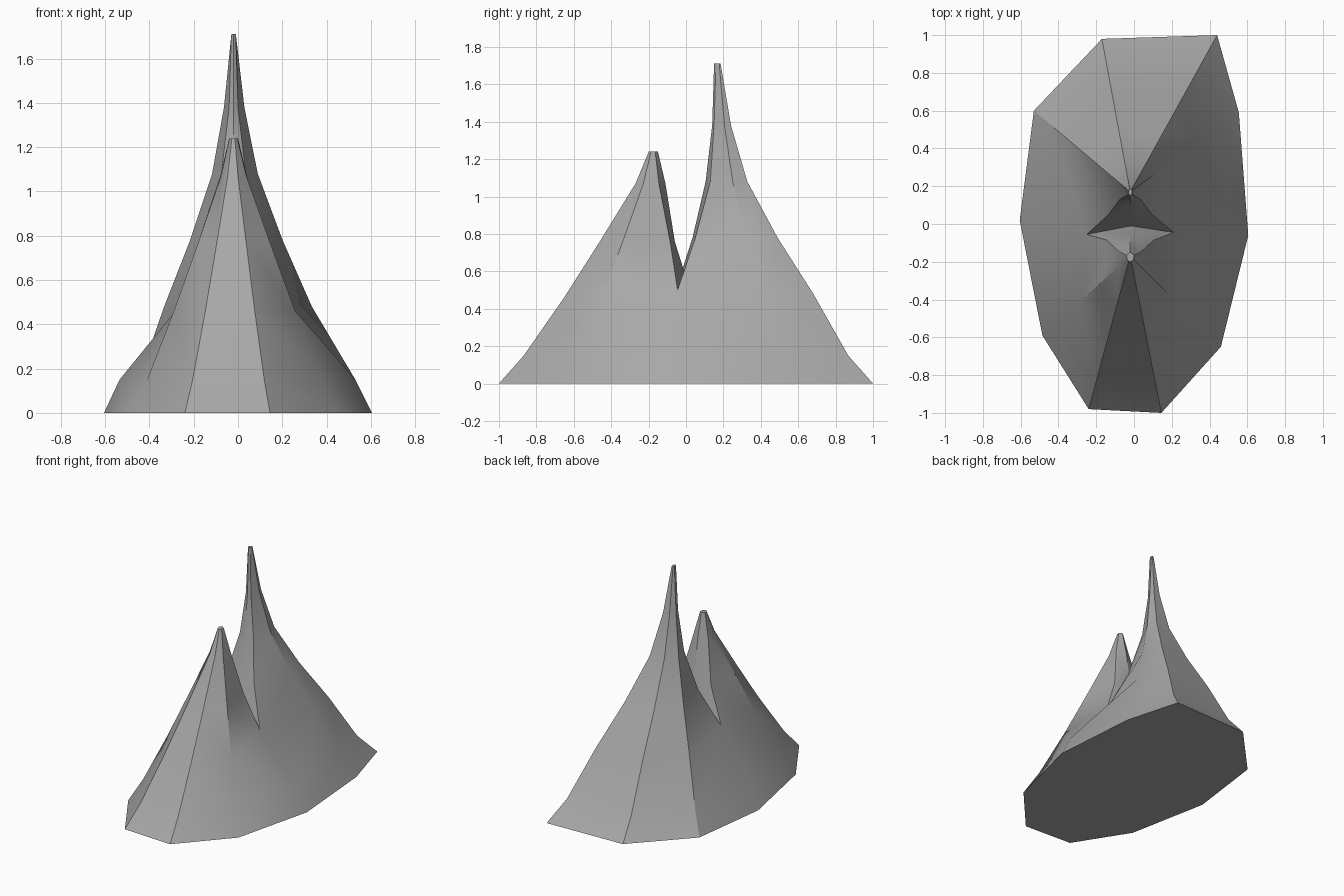
import bpy, bmesh
from mathutils import Vector

cube = bpy.data.objects.get("Cube")
if cube:
    bpy.data.objects.remove(cube, do_unlink=True)

# One plain rock colour
rock = bpy.data.materials.new("grey_rock")
rock.use_nodes = True
rock.diffuse_color = (0.39, 0.39, 0.39, 1)
rock.node_tree.nodes["Principled BSDF"].inputs["Base Color"].default_value = rock.diffuse_color

bm = bmesh.new()
AXIS = -0.02  # x of both summits

# Saddle columns shared by the two peaks: foot, lower slope, end of the notch
RIGHT = [(-0.605, 0.02, 0), (-0.535, 0.0, 0.15), (-0.25, -0.055, 0.5)]
LEFT = [(0.605, -0.06, 0), (0.53, -0.06, 0.15), (0.21, -0.045, 0.5)]
PASS = (-0.015, -0.01, 0.6)


def strip(a, b):
    """Join two columns of points with a strip of faces."""
    for i in range(len(a) - 1):
        corners = [bm.verts.new(p) for p in (a[i], b[i], b[i + 1], a[i + 1])]
        bm.faces.new(corners)


def build_peak(foot, summit_y, profile, edge, middle):
    """foot: outer corners; profile: (height, scale); edge: (half width, y)."""
    heights = [z for z, _ in profile]
    slopes = []
    for x, y in foot:
        slopes.append([(AXIS + (x - AXIS) * s, summit_y + (y - summit_y) * s, z)
                       for z, s in profile])
    upper = list(zip(edge, heights[3:]))
    side_l = LEFT + [(AXIS + w, y, z) for (w, y), z in upper]
    side_r = RIGHT + [(AXIS - w, y, z) for (w, y), z in upper]
    columns = [side_l] + slopes + [side_r]
    for a, b in zip(columns, columns[1:]):
        strip(a, b)
    # Notch wall with a raised centre line
    inner = [PASS] + [(AXIS, y, z) for y, z in zip(middle, heights[3:])]
    strip(side_r[2:], inner)
    strip(inner, side_l[2:])
    # Small flat summit
    bm.faces.new([bm.verts.new(c[-1]) for c in columns + [inner]])


# Tall back peak
back_foot = [(0.555, 0.59), (0.44, 1.0), (-0.17, 0.98), (-0.53, 0.6)]
build_peak(back_foot, 0.17,
           [(0, 1), (0.15, 0.84), (0.48, 0.615), (0.78, 0.385),
            (1.08, 0.19), (1.38, 0.085), (1.71, 0.018)],
           [(0.115, 0.05), (0.055, 0.13), (0.02, 0.15), (0.01, 0.16)],
           [0.035, 0.105, 0.14, 0.15])

# Shorter front peak
front_foot = [(0.46, -0.65), (0.145, -1.0), (-0.24, -0.98), (-0.485, -0.59)]
build_peak(front_foot, -0.17,
           [(0, 1), (0.15, 0.84), (0.46, 0.58), (0.76, 0.35),
            (1.07, 0.12), (1.24, 0.035)],
           [(0.125, -0.085), (0.06, -0.145), (0.02, -0.165)],
           [-0.06, -0.11, -0.15])

# Flat underside
rim = [LEFT[0][:2]] + back_foot + [RIGHT[0][:2]] + front_foot[::-1]
bm.faces.new([bm.verts.new((x, y, 0)) for x, y in rim])

bmesh.ops.remove_doubles(bm, verts=bm.verts, dist=0.0005)
bmesh.ops.recalc_face_normals(bm, faces=bm.faces)
mesh = bpy.data.meshes.new("twin_peak_mountain")
bm.to_mesh(mesh)
bm.free()
mesh.materials.append(rock)

mountain = bpy.data.objects.new("twin_peak_mountain", mesh)
bpy.context.collection.objects.link(mountain)
bpy.ops.object.select_all(action="DESELECT")
mountain.select_set(True)
bpy.context.view_layer.objects.active = mountain
bpy.ops.object.shade_smooth_by_angle()
